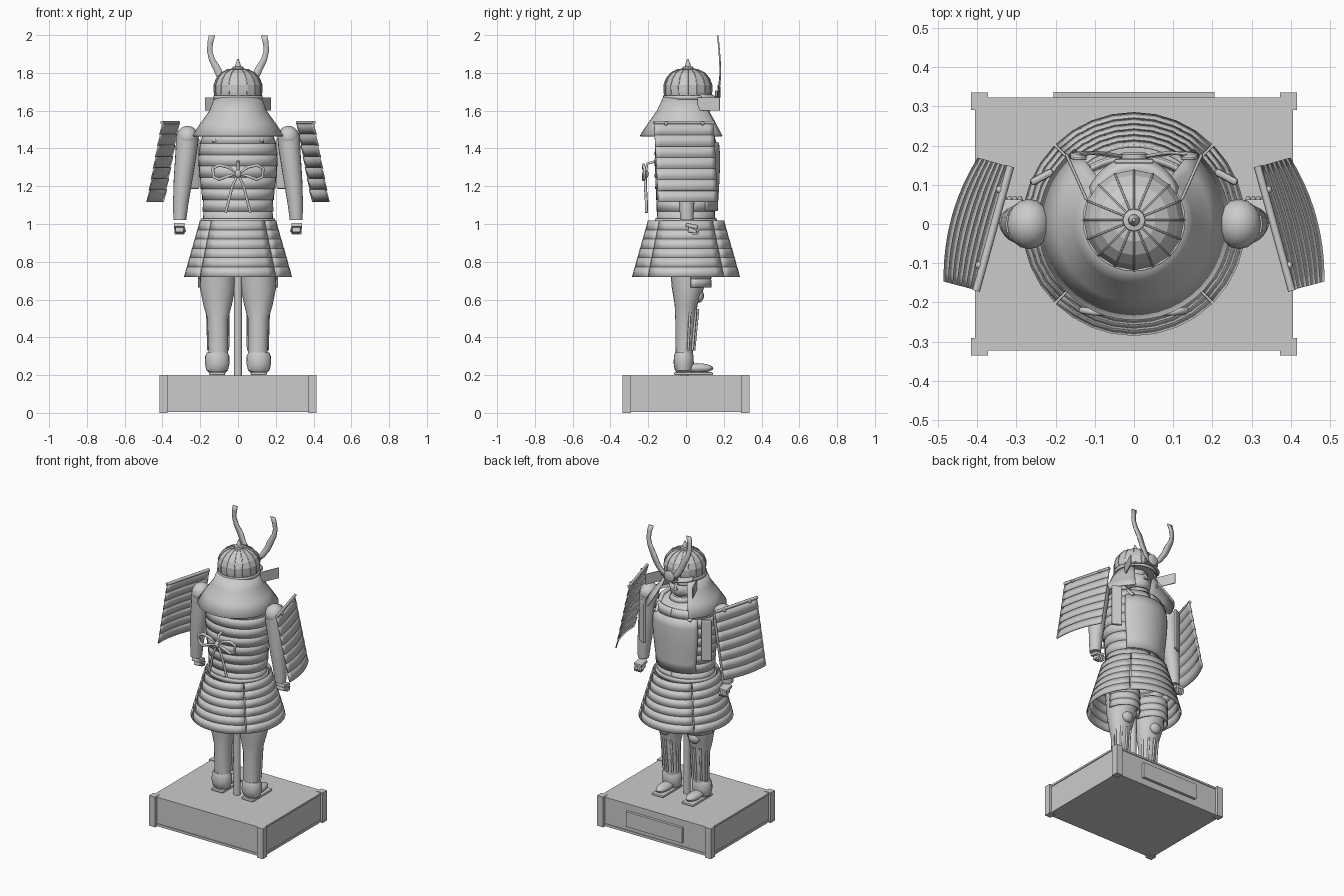
import bpy, bmesh, math
from mathutils import Vector, Matrix

def finish(name, bm, smooth=True, thick=0):
    bmesh.ops.recalc_face_normals(bm, faces=bm.faces)
    me = bpy.data.meshes.new(name)
    bm.to_mesh(me); bm.free()
    ob = bpy.data.objects.new(name, me)
    bpy.context.collection.objects.link(ob)
    if thick:
        m = ob.modifiers.new("thickness", 'SOLIDIFY')
        m.thickness = thick; m.offset = 0
    if smooth:
        bpy.context.view_layer.objects.active = ob
        bpy.ops.object.select_all(action='DESELECT')
        ob.select_set(True)
        bpy.ops.object.shade_smooth_by_angle(angle=math.radians(35))
    return ob

def grid(name, rows, closed=False, caps=False, thick=0, smooth=True):
    """Skin rows of points."""
    bm = bmesh.new()
    vs = [[bm.verts.new(p) for p in r] for r in rows]
    n = len(rows[0])
    for a, b in zip(vs, vs[1:]):
        for i in range(n if closed else n - 1):
            k = (i + 1) % n
            bm.faces.new((a[i], a[k], b[k], b[i]))
    if caps:
        bm.faces.new(vs[0]); bm.faces.new(vs[-1])
    return finish(name, bm, smooth, thick)

def loft(name, rings, seg=20, a0=None, a1=None, thick=0, smooth=True):
    """rings: (x, y, z, rx, ry); a0..a1 in degrees makes an open shell."""
    full = a0 is None
    if full:
        angs = [2 * math.pi * i / seg for i in range(seg)]
    else:
        angs = [math.radians(a0 + (a1 - a0) * i / seg) for i in range(seg + 1)]
    rows = [[(x + rx * math.cos(a), y + ry * math.sin(a), z) for a in angs] for x, y, z, rx, ry in rings]
    return grid(name, rows, full, full and not thick, thick, smooth)

def box(name, loc, size, rot=(0, 0, 0), bevel=0):
    bm = bmesh.new()
    bmesh.ops.create_cube(bm, size=1)
    bm.transform(Matrix.Diagonal((*size, 1)))
    if bevel:
        bmesh.ops.bevel(bm, geom=bm.edges[:], offset=bevel, segments=2, affect='EDGES', profile=0.5)
    ob = finish(name, bm, False)
    ob.location = loc; ob.rotation_euler = rot
    return ob

def ball(name, loc, size, seg=16):
    bm = bmesh.new()
    bmesh.ops.create_uvsphere(bm, u_segments=seg, v_segments=10, radius=1)
    bm.transform(Matrix.Translation(loc) @ Matrix.Diagonal((*size, 1)))
    return finish(name, bm)

def tube(name, pts, r, cyclic=False):
    cu = bpy.data.curves.new(name, 'CURVE')
    cu.dimensions = '3D'; cu.bevel_depth = r; cu.bevel_resolution = 1; cu.use_fill_caps = True
    sp = cu.splines.new('POLY')
    sp.points.add(len(pts) - 1)
    for p, c in zip(sp.points, pts):
        p.co = (*c, 1)
    sp.use_cyclic_u = cyclic
    ob = bpy.data.objects.new(name, cu)
    bpy.context.collection.objects.link(ob)
    return ob

# plinth, corner posts, bottom rails, plaque and stand pole
box("plinth", (0, 0, 0.105), (0.80, 0.635, 0.18))
box("plinth_top", (0, 0, 0.191), (0.81, 0.645, 0.012))
box("plinth_rail", (0, 0, 0.013), (0.81, 0.645, 0.016))
for sx in (-1, 1):
    for sy in (-1, 1):
        box("corner_post", (sx * 0.394, sy * 0.313, 0.1), (0.044, 0.044, 0.2))
box("plaque", (0, 0.328, 0.1), (0.41, 0.018, 0.10))
loft("stand_pole", [(0, -0.01, z, 0.022, 0.022) for z in (0.19, 1.6)], 12)

# legs, cuffs, sandals, shin splints
for s in (-1, 1):
    loft("leg", [(s * 0.105, -0.01, 0.22, 0.048, 0.044), (s * 0.105, -0.008, 0.35, 0.053, 0.047),
                 (s * 0.107, 0, 0.5, 0.056, 0.057), (s * 0.108, 0, 0.57, 0.075, 0.06),
                 (s * 0.108, 0.01, 0.66, 0.093, 0.085), (s * 0.105, 0.01, 0.82, 0.1, 0.1)])
    loft("ankle_cuff", [(s * 0.11, -0.012, z, r, r * 0.82) for z, r in
                        ((0.215, 0.045), (0.225, 0.057), (0.26, 0.065), (0.30, 0.064), (0.32, 0.055))])
    ball("foot", (s * 0.11, 0.06, 0.237), (0.038, 0.085, 0.026))
    box("sandal", (s * 0.11, 0.04, 0.208), (0.085, 0.205, 0.016), bevel=0.006)
    for a in (20, 55, 90, 125, 160):
        c, d = math.cos(math.radians(a)), math.sin(math.radians(a))
        tube("shin_splint", [(s * 0.105 + c * 0.055, d * 0.048 - 0.005, 0.33),
                             (s * 0.107 + c * 0.06, d * 0.064, 0.55)], 0.007)
    ball("knee_guard", (s * 0.108, 0.068, 0.62), (0.04, 0.027, 0.036))
    for k in range(3):
        z = 0.665 + k * 0.045
        loft("thigh_guard", [(s * 0.108, 0.015, z, 0.102, 0.118), (s * 0.108, 0.015, z + 0.05, 0.1, 0.115)],
             12, 5, 175, thick=0.006)

# skirt lames, four panels with thin slits
for k in range(6):
    r = 0.215 + 0.07 * k / 5
    z = 0.965 - 0.049 * k
    for q in range(4):
        loft("skirt_lame", [(0, 0, z + 0.052, r - 0.016, r - 0.016), (0, 0, z, r - 0.003, r - 0.003)],
             8, 45.6 + q * 90, 134.4 + q * 90, thick=0.007)

# cuirass: stacked lames, front plate, belt, shoulder straps
prof = [(1.00, 0.182, 0.152), (1.07, 0.181, 0.15), (1.13, 0.184, 0.153), (1.19, 0.192, 0.157),
        (1.25, 0.2, 0.16), (1.31, 0.205, 0.162), (1.37, 0.205, 0.162), (1.43, 0.197, 0.157), (1.48, 0.18, 0.145)]
for (z0, x0, y0), (z1, x1, y1) in zip(prof, prof[1:]):
    loft("cuirass_lame", [(0, 0, z0 - 0.004, x0 + 0.003, y0 + 0.003), (0, 0, z1, x1 - 0.001, y1 - 0.001)],
         32, -270, 90, thick=0.006)
loft("chest_plate", [(0, 0.004, z, rx, ry + 0.008) for z, rx, ry in prof[1:-1]], 16, 38, 142, thick=0.012)
loft("waist_belt", [(0, 0, z, 0.19, 0.16) for z in (1.0, 1.03)], 32, thick=0.01)
loft("shoulder_yoke", [(0, 0, 1.46, 0.18, 0.145), (0, 0, 1.50, 0.15, 0.11), (0, 0, 1.52, 0.08, 0.07)], 24)
for s in (-1, 1):
    tube("shoulder_strap", [(s * 0.12, -0.12, 1.43), (s * 0.13, -0.06, 1.51), (s * 0.13, 0.06, 1.51), (s * 0.12, 0.14, 1.42)], 0.015)
    box("armpit_plate", (s * 0.235, 0.12, 1.32), (0.065, 0.02, 0.27), (0, 0, s * -0.5), 0.008)

# arms, cuffs, hands
for s in (-1, 1):
    loft("arm", [(s * x, y, z, r, r) for x, y, z, r in
                 ((0.308, 0.005, 1.02, 0.034), (0.303, 0.003, 1.11, 0.041), (0.29, 0, 1.24, 0.05),
                  (0.272, 0, 1.4, 0.058), (0.268, 0, 1.47, 0.06))])
    ball("shoulder", (s * 0.268, 0, 1.46), (0.057, 0.064, 0.06))
    box("hand_plate", (s * 0.311, 0.03, 0.99), (0.058, 0.065, 0.022), (-0.2, 0, 0), 0.006)
    box("palm", (s * 0.309, 0.035, 0.968), (0.046, 0.05, 0.035), (-0.2, 0, 0), 0.008)
    for i in range(4):
        x = s * (0.291 + i * 0.013)
        tube("finger", [(x, 0.03, 0.985), (x, 0.066, 0.965), (x, 0.06, 0.948), (x, 0.035, 0.95)], 0.0065)
    tube("thumb", [(s * 0.288, 0.02, 0.98), (s * 0.284, 0.055, 0.962)], 0.008)

# large curved shoulder boards of seven lames
for s in (-1, 1):
    def board(u, off, z):
        return (s * (0.357 + 0.265 * u + 0.964 * off), -0.012 - 0.964 * u + 0.265 * off, z)
    for k in range(7):
        rows = []
        for t in (0, 1):
            f = (k + t) / 7
            row = []
            for i in range(13):
                u = -0.163 + 0.326 * i / 12
                bulge = (0.004 + 0.02 * f) * (1 - (u / 0.163) ** 2)
                row.append(board(u, 0.082 * f + bulge + (0.003 if t else -0.003), 1.535 - 0.412 * f - 0.006 * t))
            rows.append(row)
        grid("shoulder_board_lame", rows, thick=0.007)
    tube("board_top_rail", [board(-0.165, 0.002, 1.537), board(0.165, 0.002, 1.537)], 0.01)
    for u in (-0.1, 0.1):
        ball("board_stud", board(u, 0.012, 1.532), (0.01, 0.01, 0.01), 10)

# head: half mask with nose, throat guard
ball("face", (0, 0.005, 1.62), (0.085, 0.09, 0.11))
loft("face_mask", [(0, 0.015, 1.535, 0.05, 0.07), (0, 0.01, 1.56, 0.08, 0.095), (0, 0.01, 1.62, 0.092, 0.1)],
     16, 5, 175, thick=0.008)
loft("mask_nose", [(0, 0.1, 1.59, 0.02, 0.028), (0, 0.095, 1.64, 0.009, 0.012)], 8)
for k in range(3):
    loft("throat_guard", [(0, 0.02, 1.535 - k * 0.03, 0.075 + k * 0.012, 0.08 + k * 0.012),
                          (0, 0.02, 1.50 - k * 0.03, 0.085 + k * 0.012, 0.092 + k * 0.012)], 12, 20, 160, thick=0.005)

# helmet: ribbed faceted bowl, top knob, neck guard, visor, turn-backs
bowl = [(1.665, 0.122), (1.70, 0.127), (1.735, 0.128), (1.77, 0.115), (1.80, 0.09), (1.818, 0.055), (1.822, 0.02)]
loft("helmet_bowl", [(0, 0.01, z, r, r) for z, r in bowl], 16, smooth=False)
for i in range(16):
    a = 2 * math.pi * i / 16
    tube("helmet_rib", [(r * math.cos(a), 0.01 + r * math.sin(a), z) for z, r in bowl], 0.0025)
loft("helmet_knob", [(0, 0.01, z, r, r) for z, r in
                     ((1.815, 0.03), (1.832, 0.028), (1.835, 0.015), (1.845, 0.014), (1.855, 0.01), (1.873, 0.004))], 12)
loft("helmet_band", [(0, 0.01, z, 0.128, 0.128) for z in (1.66, 1.68)], 32, thick=0.006)
loft("neck_guard", [(0, 0, 1.67, 0.12, 0.118), (0, 0, 1.60, 0.148, 0.15), (0, 0, 1.535, 0.194, 0.196),
                    (0, 0, 1.465, 0.242, 0.242)], 36, 128, 412, thick=0.007)
loft("visor", [(0, 0.01, 1.685, 0.122, 0.122), (0, 0.015, 1.665, 0.13, 0.155)], 16, 30, 150, thick=0.007)
for s in (-1, 1):
    box("turn_back", (s * 0.147, 0.12, 1.635), (0.008, 0.13, 0.07), (0, 0, s * -0.42), 0.003)

# crest: disc, mount, and two flat horns
box("crest_mount", (0, 0.16, 1.69), (0.10, 0.012, 0.035), bevel=0.004)
disc = loft("crest_disc", [(0, 0, z, r, r) for z, r in ((-0.007, 0.036), (0.004, 0.036), (0.009, 0.028))], 20)
disc.rotation_euler = (math.radians(-90), 0, 0)
disc.location = (0, 0.173, 1.70)
horn = [(0.012, 0.168, 1.68, 0.016), (0.055, 0.175, 1.72, 0.017), (0.088, 0.18, 1.77, 0.019), (0.11, 0.182, 1.82, 0.02),
        (0.138, 0.179, 1.87, 0.016), (0.15, 0.176, 1.915, 0.014), (0.147, 0.172, 1.96, 0.015), (0.138, 0.167, 1.998, 0.017)]
for s in (-1, 1):
    rows = []
    for i, (x, y, z, w) in enumerate(horn):
        a, b = horn[max(i - 1, 0)], horn[min(i + 1, 7)]
        d = Vector((b[0] - a[0], b[2] - a[2])).normalized()
        if i == 7:
            d = Vector((0, 1))
        rows.append([(s * (x + e * w * d.y), y, z - e * w * d.x) for e in (-1, 1)])
    grid("crest_horn", rows, thick=0.008)

# knotted cord bow hanging on the back
for s in (-1, 1):
    tube("bow_loop", [(s * x, y, z) for x, y, z in
                      ((0.005, -0.215, 1.265), (0.05, -0.225, 1.30), (0.1, -0.225, 1.312), (0.133, -0.22, 1.295),
                       (0.13, -0.22, 1.25), (0.10, -0.225, 1.235), (0.05, -0.225, 1.255))], 0.009, True)
    tube("bow_tail", [(0, -0.215, 1.265), (s * 0.03, -0.215, 1.20), (s * 0.05, -0.21, 1.12), (s * 0.065, -0.21, 1.06)], 0.008)
ball("bow_knot", (0, -0.215, 1.265), (0.018, 0.018, 0.022), 12)
tube("bow_cord", [(0, -0.165, 1.33), (0, -0.205, 1.32), (0, -0.215, 1.265)], 0.008)
